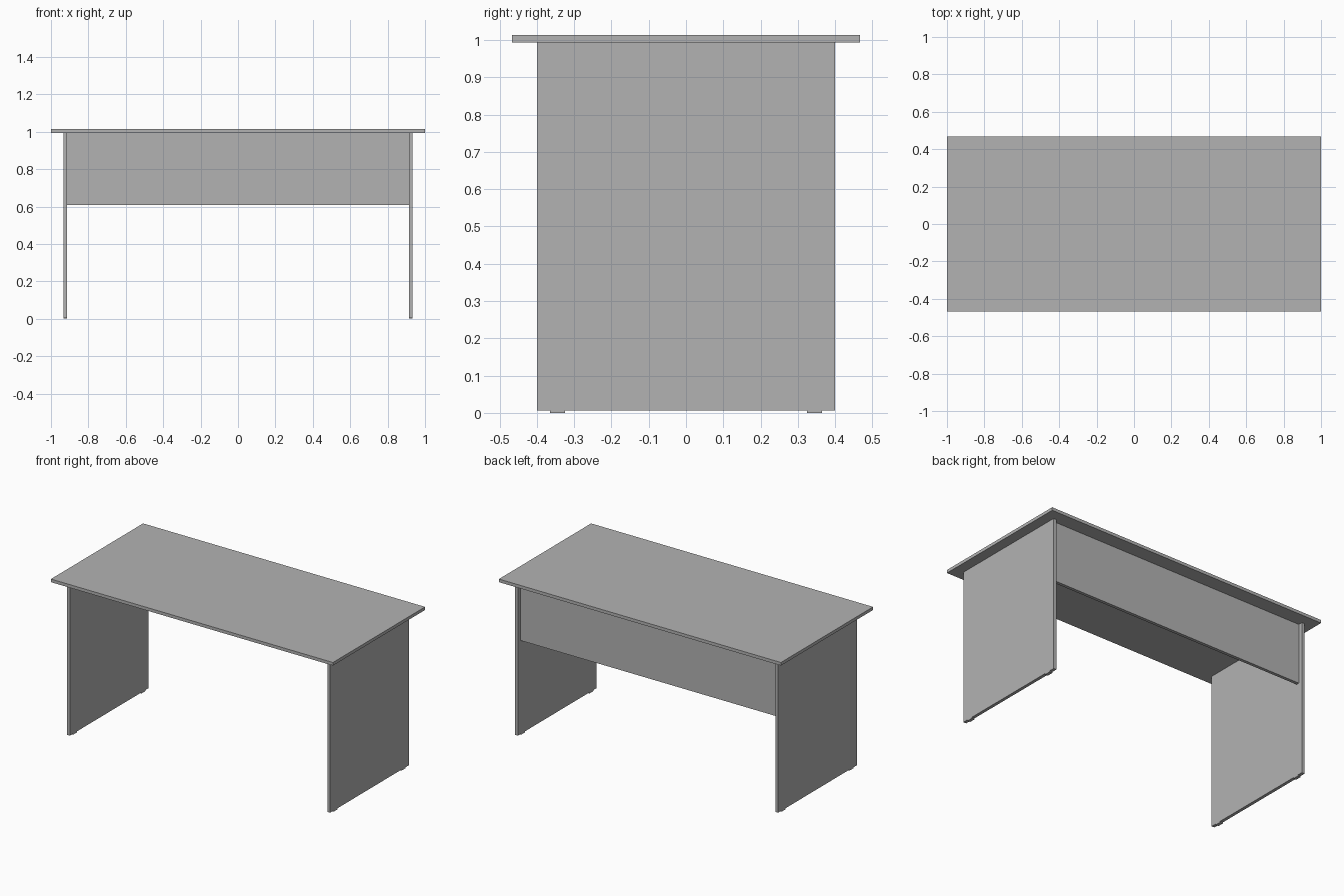
import bpy

cube = bpy.data.objects.get("Cube")
if cube:
    bpy.data.objects.remove(cube, do_unlink=True)

# One plain grey for the whole desk
GREY = (0.45, 0.45, 0.45, 1.0)
grey = bpy.data.materials.new("plain_grey")
grey.use_nodes = True
grey.diffuse_color = GREY
grey.node_tree.nodes["Principled BSDF"].inputs["Base Color"].default_value = GREY


def board(name, low, high):
    """Flat board spanning two opposite corners."""
    bpy.ops.mesh.primitive_cube_add(size=1)
    obj = bpy.context.object
    obj.name = name
    centre = [(a + b) / 2 for a, b in zip(low, high)]
    size = [b - a for a, b in zip(low, high)]
    for v in obj.data.vertices:
        v.co = [c * s + m for c, s, m in zip(v.co, size, centre)]
    obj.data.materials.append(grey)
    return obj


THICK = 0.02
TOP = 1.0133
UNDER = TOP - THICK
FOOT = 0.0067
LEG_OUT = 0.9333
LEG_IN = LEG_OUT - THICK
LEG_DEPTH = 0.4

# Table top
board("table_top", (-1, -0.4667, UNDER), (1, 0.4667, TOP))

# Side panels, each on two small feet
for side, s in (("left", 1), ("right", -1)):
    x0, x1 = sorted((s * LEG_IN, s * LEG_OUT))
    board(f"{side}_side_panel", (x0, -LEG_DEPTH, FOOT), (x1, LEG_DEPTH, UNDER))
    for end, y in (("front", -0.345), ("back", 0.345)):
        board(f"{side}_{end}_foot", (x0, y - 0.02, 0), (x1, y + 0.02, FOOT))

# Modesty panel between the sides, set just in from the back edge
BACK = LEG_DEPTH - 0.027
board("modesty_panel", (-LEG_IN, BACK - THICK, 0.607), (LEG_IN, BACK, UNDER))
